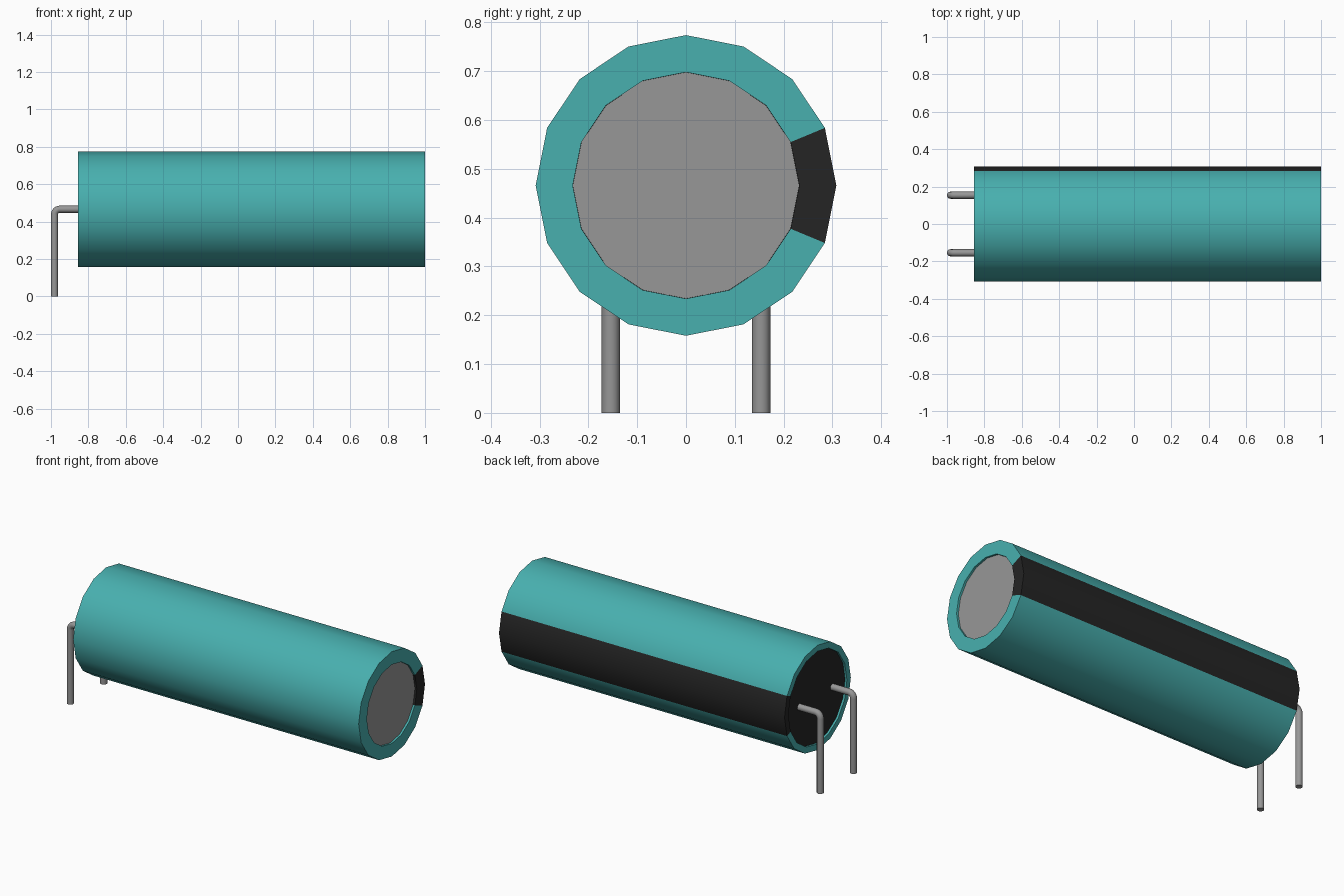
import bpy, bmesh, math
from mathutils import Vector

if "Cube" in bpy.data.objects:
    bpy.data.objects.remove(bpy.data.objects["Cube"], do_unlink=True)

SIDES = 16
AXIS_Z = 0.466
R = 0.308
BACK, FRONT = -0.856, 1.0


def material(name, rgb):
    m = bpy.data.materials.new(name)
    m.use_nodes = True
    col = (*rgb, 1.0)
    m.diffuse_color = col
    m.node_tree.nodes["Principled BSDF"].inputs["Base Color"].default_value = col
    return m


TEAL = material("teal sleeve", (0.065, 0.434, 0.43))
BLACK = material("black", (0.018, 0.018, 0.018))
METAL = material("grey metal", (0.31, 0.31, 0.31))


def finish(name, bm, mats):
    bmesh.ops.recalc_face_normals(bm, faces=bm.faces)
    me = bpy.data.meshes.new(name)
    bm.to_mesh(me)
    bm.free()
    for m in mats:
        me.materials.append(m)
    ob = bpy.data.objects.new(name, me)
    bpy.context.collection.objects.link(ob)
    bpy.ops.object.select_all(action="DESELECT")
    ob.select_set(True)
    bpy.context.view_layer.objects.active = ob
    bpy.ops.object.shade_smooth_by_angle(angle=math.radians(35))
    return ob


def ring(bm, x, r):
    return [bm.verts.new((x, r * math.cos(2 * math.pi * i / SIDES),
                          AXIS_Z + r * math.sin(2 * math.pi * i / SIDES)))
            for i in range(SIDES)]


def bridge(bm, a, b, stripe=False):
    n = len(a)
    for i in range(n):
        f = bm.faces.new((a[i], a[(i + 1) % n], b[(i + 1) % n], b[i]))
        # the two segments around +y form the polarity stripe
        if stripe and i in (0, n - 1):
            f.material_index = 1


# Sleeve: closed loop of rings with rolled-in rims at both ends
bm = bmesh.new()
profile = [(BACK, R), (FRONT, R), (FRONT, 0.232), (FRONT - 0.02, 0.232),
           (FRONT - 0.02, 0.272), (BACK + 0.02, 0.272), (BACK, 0.272)]
rings = [ring(bm, x, r) for x, r in profile]
for a, b in zip(rings, rings[1:] + rings[:1]):
    bridge(bm, a, b, stripe=True)
finish("sleeve", bm, [TEAL, BLACK])


# Plugs closing the two ends, slightly recessed
def plug(name, x0, x1, r, mat):
    bm = bmesh.new()
    a, b = ring(bm, x0, r), ring(bm, x1, r)
    bridge(bm, a, b)
    bm.faces.new(a)
    bm.faces.new(b)
    finish(name, bm, [mat])


plug("can_top", FRONT - 0.05, FRONT - 0.012, 0.2318, METAL)
plug("rubber_seal", BACK + 0.012, BACK + 0.06, 0.2718, BLACK)


# Wire leads: round section swept along a path with a bent corner
def lead(name, y, r=0.019, bend=0.028, n=12):
    x_down = -1.0 + r
    frames = [(Vector((BACK + 0.03, y, AXIS_Z)), 0.0)]
    for k in range(7):
        t = math.pi / 2 * k / 6
        frames.append((Vector((x_down + bend - bend * math.sin(t), y,
                               AXIS_Z - bend + bend * math.cos(t))), t))
    frames.append((Vector((x_down, y, 0.0)), math.pi / 2))
    bm = bmesh.new()
    loops = []
    for p, t in frames:
        out = Vector((-math.sin(t), 0, math.cos(t)))
        loops.append([bm.verts.new(p + r * (math.cos(2 * math.pi * i / n) * out
                      + math.sin(2 * math.pi * i / n) * Vector((0, 1, 0))))
                      for i in range(n)])
    for a, b in zip(loops, loops[1:]):
        bridge(bm, a, b)
    bm.faces.new(loops[0])
    bm.faces.new(loops[-1])
    finish(name, bm, [METAL])


lead("front_lead", -0.154)
lead("back_lead", 0.154)
